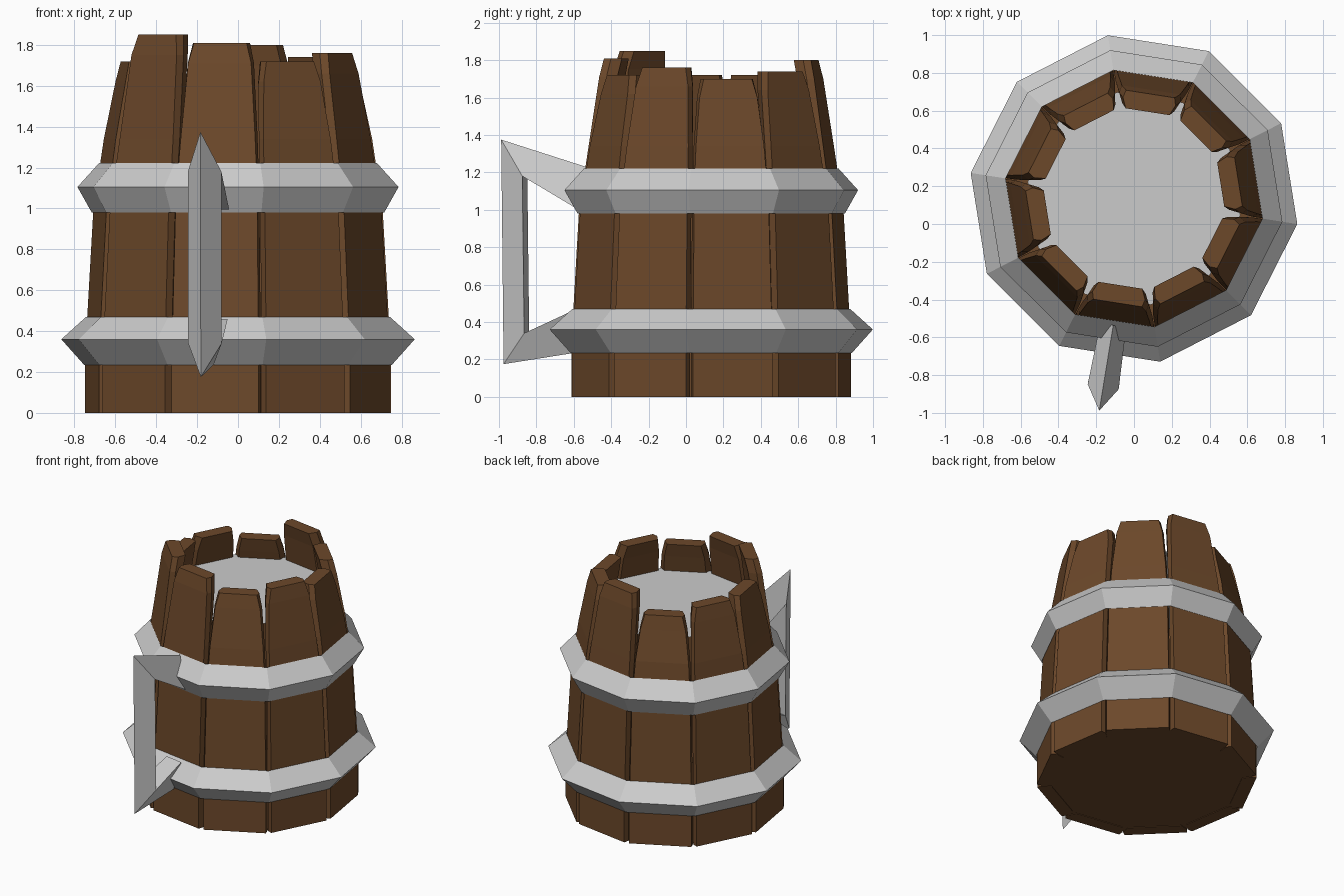
import bpy
from math import sin, cos, tan, radians

if "Cube" in bpy.data.objects:
    bpy.data.objects.remove(bpy.data.objects["Cube"])

CY = 0.135                     # barrel axis offset in y, the handle fills the rest
N = 10
CORNER = radians(-8.9)         # first corner of the ten-sided barrel
T18 = tan(radians(18))

wood = bpy.data.materials.new("wood")
wood.diffuse_color = (0.15, 0.065, 0.023, 1)
wood.use_nodes = True
wood.node_tree.nodes["Principled BSDF"].inputs["Base Color"].default_value = wood.diffuse_color


def polar(r, t, z, ang):
    """Radial / tangential offset around the barrel axis to world space."""
    return (r * cos(ang) - t * sin(ang), CY + r * sin(ang) + t * cos(ang), z)


def make(name, verts, faces, mat=None):
    me = bpy.data.meshes.new(name)
    me.from_pydata(verts, [], faces)
    ob = bpy.data.objects.new(name, me)
    bpy.context.collection.objects.link(ob)
    if mat:
        me.materials.append(mat)
    return ob


def skin(name, sections, mat=None, closed=False):
    """Bridge equal-sized cross-sections, capping the ends unless closed."""
    n, m = len(sections[0]), len(sections)
    verts = [v for s in sections for v in s]
    faces = []
    for i in range(m if closed else m - 1):
        a, b = i * n, (i + 1) % m * n
        faces += [(a + j, a + (j + 1) % n, b + (j + 1) % n, b + j) for j in range(n)]
    if not closed:
        faces += [tuple(reversed(range(n))), tuple(range((m - 1) * n, m * n))]
    return make(name, verts, faces, mat)


# Staves: six-sided planks that bulge, lean in and have clipped top corners
heights = [1.70, 1.74, 1.80, 1.66, 1.72, 1.72, 1.85, 1.81, 1.72, 1.76]
for k, top in enumerate(heights):
    ang = CORNER + radians(18 + 36 * k)
    # z, face distance, inset of outer edge, inset of side edge
    levels = [(0, .723, .02, .002), (.235, .723, .02, .002), (.47, .713, .02, .002),
              (.98, .685, .02, .002), (1.22, .652, .02, .002), (1.34, .635, .022, .003),
              (top - .10, .582, .033, .012), (top, .56, .052, .028)]
    sections = []
    for z, a, cut, side in levels:
        h = a * T18 - cut
        m = (a - .04) * T18 - side
        i = (a - .095) * T18 - max(.02, side + .006)
        pts = [(a, -h), (a, h), (a - .04, m), (a - .095, i), (a - .095, -i), (a - .04, -m)]
        sections.append([polar(r, t, z, ang) for r, t in pts])
    skin(f"stave_{k + 1}", sections, wood)


# Bands: pointed hoops with a triangular section
def band(name, profile):
    skin(name, [[polar(r, 0, z, CORNER + radians(36 * k)) for r, z in profile]
                for k in range(N)], closed=True)


band("lower_band", [(.762, .235), (.875, .36), (.752, .47)])
band("upper_band", [(.724, .98), (.795, 1.105), (.688, 1.222)])


# Barrel floor and drink surface
def disc(name, r, z, mat=None, flip=False):
    ring = list(range(N))
    make(name, [polar(r, 0, z, CORNER + radians(36 * k)) for k in ring],
         [tuple(reversed(ring)) if flip else tuple(ring)], mat)


disc("barrel_floor", .71, .004, wood, True)
disc("drink", .57, 1.50)

# Handle: triangular bar, ridge outwards: ridge (r, z), inner edge (r, z), half width
HA = radians(-99.3)
stations = [((.68, 1.23), (.69, .99), .07),
            ((1.138, 1.375), (1.01, 1.18), .083),
            ((1.125, .175), (1.0, .34), .083),
            ((.74, .235), (.74, .46), .07)]
skin("handle", [[polar(ro, 0, zo, HA), polar(ri, -w, zi, HA), polar(ri, w, zi, HA)]
                for (ro, zo), (ri, zi), w in stations])

# Consistent outward normals
import bmesh
for ob in bpy.data.objects:
    if ob.name in ("drink", "barrel_floor"):
        continue
    bm = bmesh.new()
    bm.from_mesh(ob.data)
    bmesh.ops.recalc_face_normals(bm, faces=bm.faces)
    bm.to_mesh(ob.data)
    bm.free()
